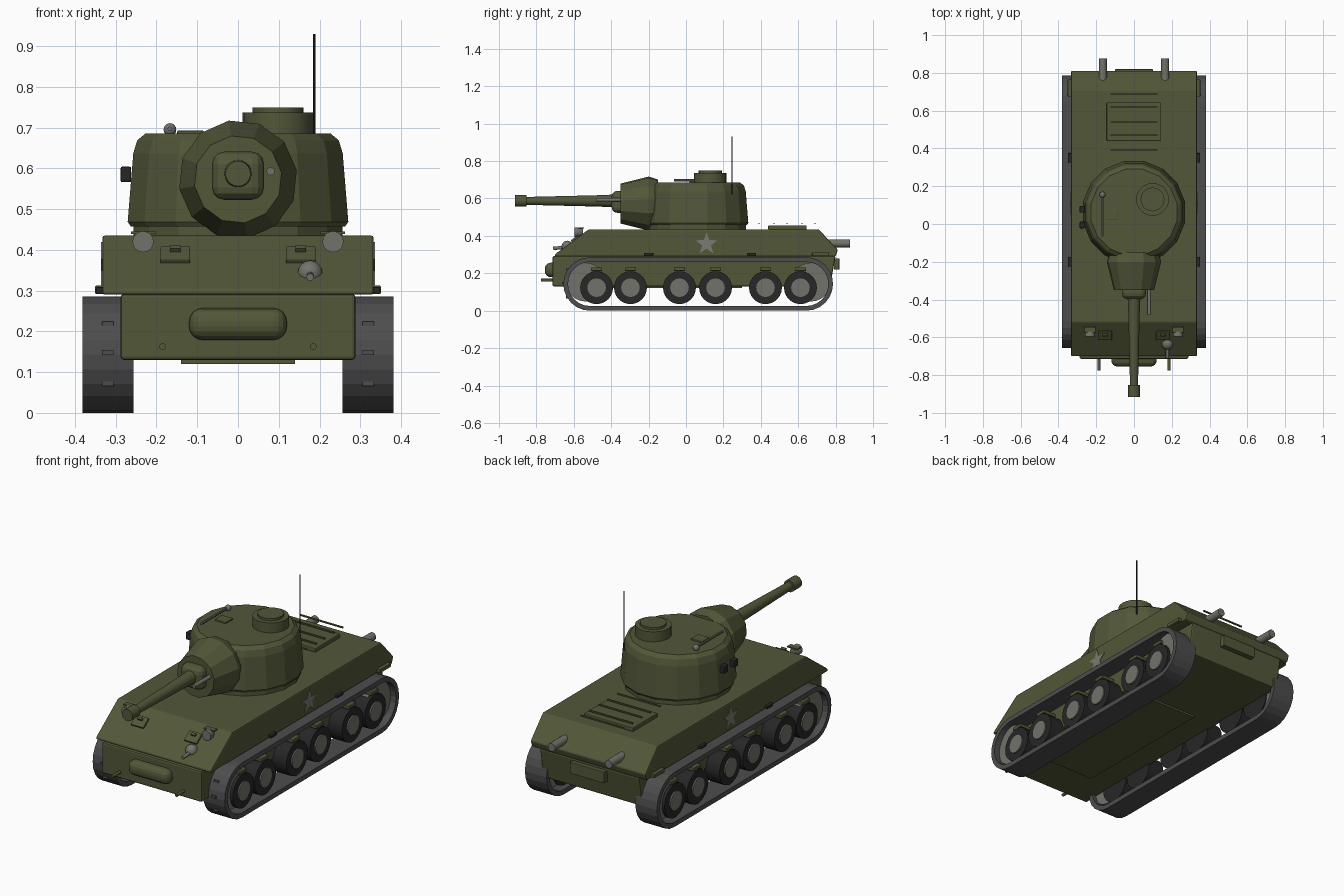
import bpy, bmesh, math
from mathutils import Vector

if "Cube" in bpy.data.objects:
    bpy.data.objects.remove(bpy.data.objects["Cube"])


def mat(name, r, g, b):
    m = bpy.data.materials.new(name)
    m.diffuse_color = (r, g, b, 1)
    m.use_nodes = True
    m.node_tree.nodes["Principled BSDF"].inputs["Base Color"].default_value = m.diffuse_color
    return m


OLIVE = mat("olive paint", 0.085, 0.095, 0.04)
TRACK = mat("track grey", 0.075, 0.075, 0.077)
RUBBER = mat("rubber black", 0.02, 0.02, 0.02)
STEEL = mat("steel grey", 0.17, 0.17, 0.15)
STAR = mat("star grey", 0.19, 0.2, 0.16)


def finish(name, bm, m, bevel=0, smooth=None, segs=2):
    bmesh.ops.recalc_face_normals(bm, faces=bm.faces)
    me = bpy.data.meshes.new(name)
    bm.to_mesh(me)
    bm.free()
    me.materials.append(m)
    ob = bpy.data.objects.new(name, me)
    bpy.context.collection.objects.link(ob)
    if bevel:
        mod = ob.modifiers.new("bevel", 'BEVEL')
        mod.width, mod.segments, mod.limit_method = bevel, segs, 'ANGLE'
    if smooth:
        me.shade_smooth()
        me.set_sharp_from_angle(angle=math.radians(smooth))
    return ob


def prism(name, pts, x0, x1, m, bevel=0):
    """Side profile of (y, z) points pulled along x."""
    bm = bmesh.new()
    a = [bm.verts.new((x0, y, z)) for y, z in pts]
    b = [bm.verts.new((x1, y, z)) for y, z in pts]
    bm.faces.new(a)
    bm.faces.new(b)
    for i in range(len(pts)):
        j = (i + 1) % len(pts)
        bm.faces.new((a[i], a[j], b[j], b[i]))
    return finish(name, bm, m, bevel)


def box(name, c, s, m, bevel=0, tilt=0, segs=2):
    bm = bmesh.new()
    bmesh.ops.create_cube(bm, size=1)
    bmesh.ops.scale(bm, vec=s, verts=bm.verts)
    ob = finish(name, bm, m, bevel, segs=segs)
    ob.location = c
    ob.rotation_euler.x = tilt
    return ob


def lathe(name, rings, base, axis, m, n=24, smooth=35, turn=0.0, bevel=0):
    """Rings of (distance, radius) around an axis, with capped ends."""
    bm = bmesh.new()
    q = Vector(axis).to_track_quat('Z', 'Y')
    loops = []
    for d, r in rings:
        loops.append([bm.verts.new(Vector(base) + q @ Vector((
            r * math.cos(math.tau * (i + turn) / n),
            r * math.sin(math.tau * (i + turn) / n), d))) for i in range(n)])
    for a, b in zip(loops, loops[1:]):
        for i in range(n):
            j = (i + 1) % n
            bm.faces.new((a[i], a[j], b[j], b[i]))
    bm.faces.new(loops[0])
    bm.faces.new(loops[-1])
    return finish(name, bm, m, bevel, smooth)


def rod(name, p0, p1, r, m, n=12):
    d = Vector(p1) - Vector(p0)
    return lathe(name, [(0, r), (d.length, r)], p0, d, m, n)


def ball(name, c, r, m):
    bm = bmesh.new()
    bmesh.ops.create_uvsphere(bm, u_segments=14, v_segments=8, radius=r)
    finish(name, bm, m, 0, 60).location = c


# Hull
prism("upper_hull", [(-0.70, 0.29), (-0.70, 0.302), (-0.52, 0.435), (0.71, 0.435),
                     (0.812, 0.325), (0.80, 0.29)], -0.333, 0.333, OLIVE, 0.006)
prism("lower_hull", [(-0.714, 0.13), (-0.714, 0.292), (0.80, 0.292), (0.77, 0.13)],
      -0.288, 0.288, OLIVE, 0.008)
box("belly_plate", (0, -0.1, 0.126), (0.28, 0.8, 0.012), OLIVE)
box("transmission_bulge", (0, -0.715, 0.218), (0.24, 0.08, 0.078), OLIVE, 0.033, segs=4)
box("rear_panel", (0, 0.805, 0.25), (0.2, 0.03, 0.06), OLIVE, 0.003)

# Engine deck grille
box("engine_hatch", (-0.002, 0.542, 0.445), (0.285, 0.205, 0.022), OLIVE, 0.004)
for y in (0.39, 0.47, 0.54, 0.62, 0.69):
    box("grille_bar", (0, y, 0.466), (0.25, 0.007, 0.007), OLIVE)

# Turret, slightly tapered with a soft roof edge
lathe("turret_ring", [(0, 0.262), (0.03, 0.262)], (0, 0.0625, 0.433), (0, 0, 1), OLIVE, 16, None, 0.5)
lathe("turret", [(0, 0.268), (0.012, 0.276), (0.18, 0.262), (0.212, 0.252), (0.228, 0.232)],
      (0, 0.0625, 0.457), (0, 0, 1), OLIVE, 16, None, 0.5)
lathe("cupola", [(0, 0.087), (0.055, 0.087)], (0.098, 0.13, 0.682), (0, 0, 1), OLIVE, 20, 35)
lathe("cupola_lid", [(0, 0.063), (0.015, 0.063)], (0.098, 0.13, 0.734), (0, 0, 1), OLIVE, 20, 35)
box("loader_hatch", (-0.117, 0.05, 0.687), (0.065, 0.06, 0.012), OLIVE, 0.003)
rod("antenna", (0.187, 0.245, 0.62), (0.187, 0.245, 0.93), 0.003, RUBBER, 8)
rod("roof_gun", (-0.167, -0.065, 0.697), (-0.167, 0.15, 0.697), 0.006, STEEL, 8)
ball("roof_gun_mount", (-0.167, 0.155, 0.695), 0.016, STEEL)
for y in (-0.005, 0.078):
    box("side_periscope", (-0.275, y, 0.585), (0.026, 0.036, 0.038), RUBBER, 0.004)

# Main gun
lathe("mantlet", [(0, 0.13), (0.05, 0.146), (0.2, 0.108)], (0, -0.15, 0.573), (0, -1, 0), OLIVE, 12, None, 0.3)
box("gun_collar", (0, -0.36, 0.582), (0.128, 0.075, 0.118), OLIVE, 0.03, segs=3)
lathe("barrel", [(0, 0.034), (0.1, 0.03), (0.48, 0.021)], (0, -0.38, 0.587), (0, -1, 0), OLIVE, 20)
lathe("muzzle", [(0, 0.031), (0.063, 0.031)], (0, -0.852, 0.587), (0, -1, 0), OLIVE, 20)
rod("side_gun", (0.08, -0.34, 0.593), (0.08, -0.48, 0.593), 0.01, STEEL)

# Bow gun
ball("bow_gun_ball", (0.177, -0.635, 0.343), 0.031, STEEL)
rod("bow_gun", (0.177, -0.63, 0.34), (0.177, -0.71, 0.333), 0.009, STEEL)

slope = math.atan2(0.133, 0.18)
for s in (-1, 1):
    # Front plate fittings and rear pipes
    box("driver_hatch", (s * 0.154, -0.589, 0.387), (0.073, 0.058, 0.014), OLIVE, 0.003, slope)
    box("hatch_handle", (s * 0.154, -0.588, 0.402), (0.025, 0.012, 0.012), OLIVE, 0, slope)
    lathe("headlight", [(0, 0.016), (0.02, 0.026), (0.045, 0.026)],
          (s * 0.233, -0.55, 0.42), (0, -1, 0), STEEL, 16)
    box("headlight_guard", (s * 0.233, -0.56, 0.442), (0.06, 0.03, 0.006), OLIVE)
    rod("tow_pin", (s * 0.185, -0.70, 0.163), (s * 0.185, -0.775, 0.163), 0.008, OLIVE)
    rod("exhaust_pipe", (s * 0.165, 0.76, 0.36), (s * 0.165, 0.877, 0.36), 0.021, STEEL, 16)
    for y in (-0.2, 0.35):
        box("side_hook", (s * 0.339, y, 0.302), (0.02, 0.05, 0.014), RUBBER, 0.003)
    box("fender_box", (s * 0.34, 0.72, 0.302), (0.022, 0.09, 0.02), OLIVE, 0.003)

    # Painted star on the hull side
    star = [(0.11 + r * math.sin(k * math.pi / 5), 0.357 + r * math.cos(k * math.pi / 5))
            for k in range(10) for r in [0.062 if k % 2 == 0 else 0.025]]
    prism("side_star", star, s * 0.331, s * 0.336, STAR)

    # Track loop
    def loop(r, n=12):
        ends = ((0.643, -math.pi / 2), (-0.513, math.pi / 2))
        return [(cy + r * math.cos(a0 + math.pi * i / n), 0.143 + r * math.sin(a0 + math.pi * i / n))
                for cy, a0 in ends for i in range(n + 1)]
    bm = bmesh.new()
    rows = [[bm.verts.new((s * x, y, z)) for y, z in loop(r)]
            for x, r in ((0.257, 0.143), (0.382, 0.143), (0.382, 0.118), (0.257, 0.118))]
    for k in range(4):
        a, b = rows[k], rows[(k + 1) % 4]
        for i in range(len(a)):
            j = (i + 1) % len(a)
            bm.faces.new((a[i], a[j], b[j], b[i]))
    finish("track", bm, TRACK)
    for a in (-30, 2, 32):
        c, d = math.cos(math.radians(a)), math.sin(math.radians(a))
        box("track_cleat", (s * 0.32, -0.513 - 0.143 * c, 0.143 + 0.143 * d),
            (0.028, 0.012, 0.012), TRACK)

    # End wheels, road wheels and their brackets
    for y in (-0.537, 0.668):
        rod("end_wheel", (s * 0.28, y, 0.153), (s * 0.35, y, 0.153), 0.104, STEEL, 24)
    for y in (-0.478, -0.297, -0.035, 0.158, 0.425, 0.612):
        rod("road_wheel", (s * 0.275, y, 0.123), (s * 0.366, y, 0.123), 0.088, RUBBER, 24)
        rod("wheel_hub", (s * 0.36, y, 0.123), (s * 0.373, y, 0.123), 0.05, STEEL, 16)
        box("wheel_bracket", (s * 0.32, y, 0.222), (0.09, 0.06, 0.018), OLIVE, 0.003)
